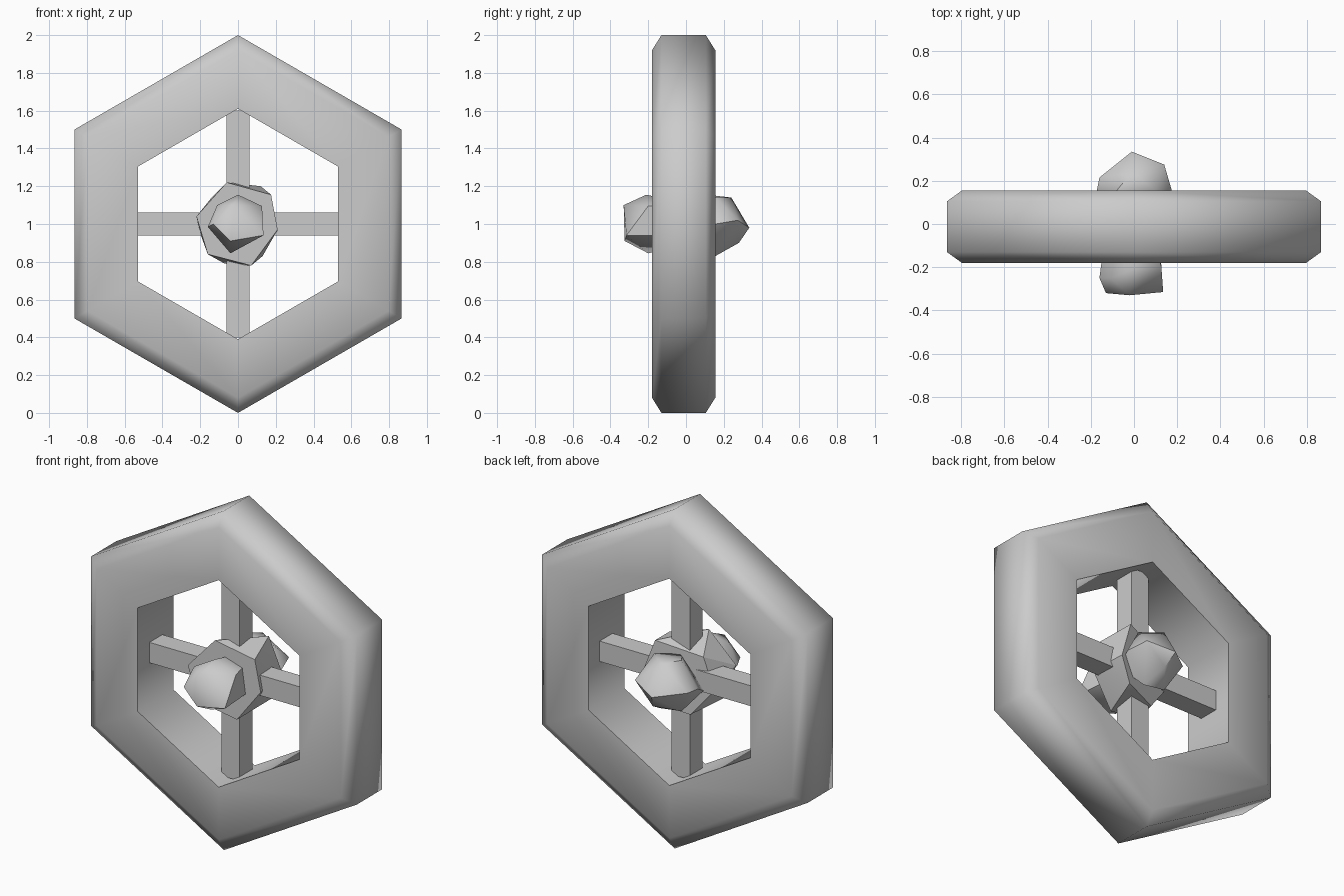
import bpy, bmesh, math
from mathutils import Vector

cube = bpy.data.objects.get("Cube")
if cube:
    bpy.data.objects.remove(cube, do_unlink=True)

grey = bpy.data.materials.new("light_grey")
grey.use_nodes = True
COLOUR = (0.6, 0.6, 0.6, 1)
grey.diffuse_color = COLOUR
grey.node_tree.nodes["Principled BSDF"].inputs["Base Color"].default_value = COLOUR


def finish(name, bm, smooth_angle=None):
    """Turn a bmesh into a named, shaded object."""
    bmesh.ops.recalc_face_normals(bm, faces=bm.faces)
    mesh = bpy.data.meshes.new(name)
    bm.to_mesh(mesh)
    bm.free()
    mesh.materials.append(grey)
    obj = bpy.data.objects.new(name, mesh)
    bpy.context.collection.objects.link(obj)
    if smooth_angle:
        bpy.ops.object.select_all(action="DESELECT")
        obj.select_set(True)
        bpy.context.view_layer.objects.active = obj
        bpy.ops.object.shade_smooth_by_angle(angle=math.radians(smooth_angle))
    return obj


def faceted(name, points, smooth_angle):
    """Convex lump spanned by a few corner points."""
    bm = bmesh.new()
    for p in points:
        bm.verts.new(p)
    result = bmesh.ops.convex_hull(bm, input=bm.verts)
    loose = set(result["geom_interior"]) | set(result["geom_unused"])
    bmesh.ops.delete(bm, geom=[v for v in loose if isinstance(v, bmesh.types.BMVert)],
                     context="VERTS")
    return finish(name, bm, smooth_angle)


# Hexagonal rim: a chamfered profile (radius, depth) swept round six corners
profile = [(0.61, -0.18), (0.92, -0.18), (1.0, -0.13),
           (1.0, 0.105), (0.92, 0.155), (0.61, 0.155)]
bm = bmesh.new()
rings = []
for i in range(6):
    a = math.radians(90 + 60 * i)
    rings.append([bm.verts.new((r * math.cos(a), y, 1 + r * math.sin(a)))
                  for r, y in profile])
for i in range(6):
    here, there = rings[i], rings[(i + 1) % 6]
    for j in range(6):
        k = (j + 1) % 6
        bm.faces.new((here[j], here[k], there[k], there[j]))
finish("hexagon_rim", bm, 65)

# Crossed square spokes
for name, size in (("horizontal_spoke", (1.07, 0.12, 0.12)),
                   ("vertical_spoke", (0.12, 0.12, 1.2))):
    bm = bmesh.new()
    bmesh.ops.create_cube(bm, size=1)
    for v in bm.verts:
        v.co = Vector(size) * v.co + Vector((0, -0.01, 1))
    finish(name, bm)

# Hub: a skewed drum between two tilted hexagonal faces
hub_front = [(-0.06, 1.22), (0.175, 1.155), (0.21, 0.97),
             (0.07, 0.78), (-0.16, 0.84), (-0.22, 1.04)]
hub_back = [(0.12, 1.2), (-0.14, 1.14), (-0.2, 0.95),
            (-0.07, 0.79), (0.13, 0.83), (0.2, 0.97)]
faceted("hub", [(x, -0.12 + 0.15 * x, z) for x, z in hub_front]
        + [(x, 0.08 + 0.3 * x, z) for x, z in hub_back], 30)

# Rounded rock-like caps on both ends of the hub
faceted("front_cap", [
    (-0.02, -0.33, 1.1), (-0.04, -0.325, 0.91), (0.135, -0.315, 0.94),
    (-0.13, -0.32, 1.0), (-0.16, -0.25, 0.985), (-0.11, -0.25, 1.1),
    (0, -0.21, 1.155), (0.127, -0.2, 1.095), (-0.04, -0.2, 0.845),
    (0.12, -0.1, 0.94), (0.1, -0.1, 1.09), (0, -0.1, 1.13),
    (-0.14, -0.1, 1.0), (-0.03, -0.1, 0.87)], 55)
faceted("back_cap", [
    (-0.01, 0.335, 0.98), (0.14, 0.275, 1.02), (-0.01, 0.24, 1.14),
    (0.02, 0.28, 0.9), (-0.16, 0.215, 1.0), (0.175, 0.155, 1.0),
    (0.1, 0.155, 1.14), (-0.08, 0.155, 1.15), (-0.175, 0.14, 1.0),
    (-0.08, 0.155, 0.85), (0.06, 0.155, 0.83), (0.15, 0.05, 0.95),
    (-0.15, 0.05, 0.95), (0, 0.05, 1.13)], 55)
